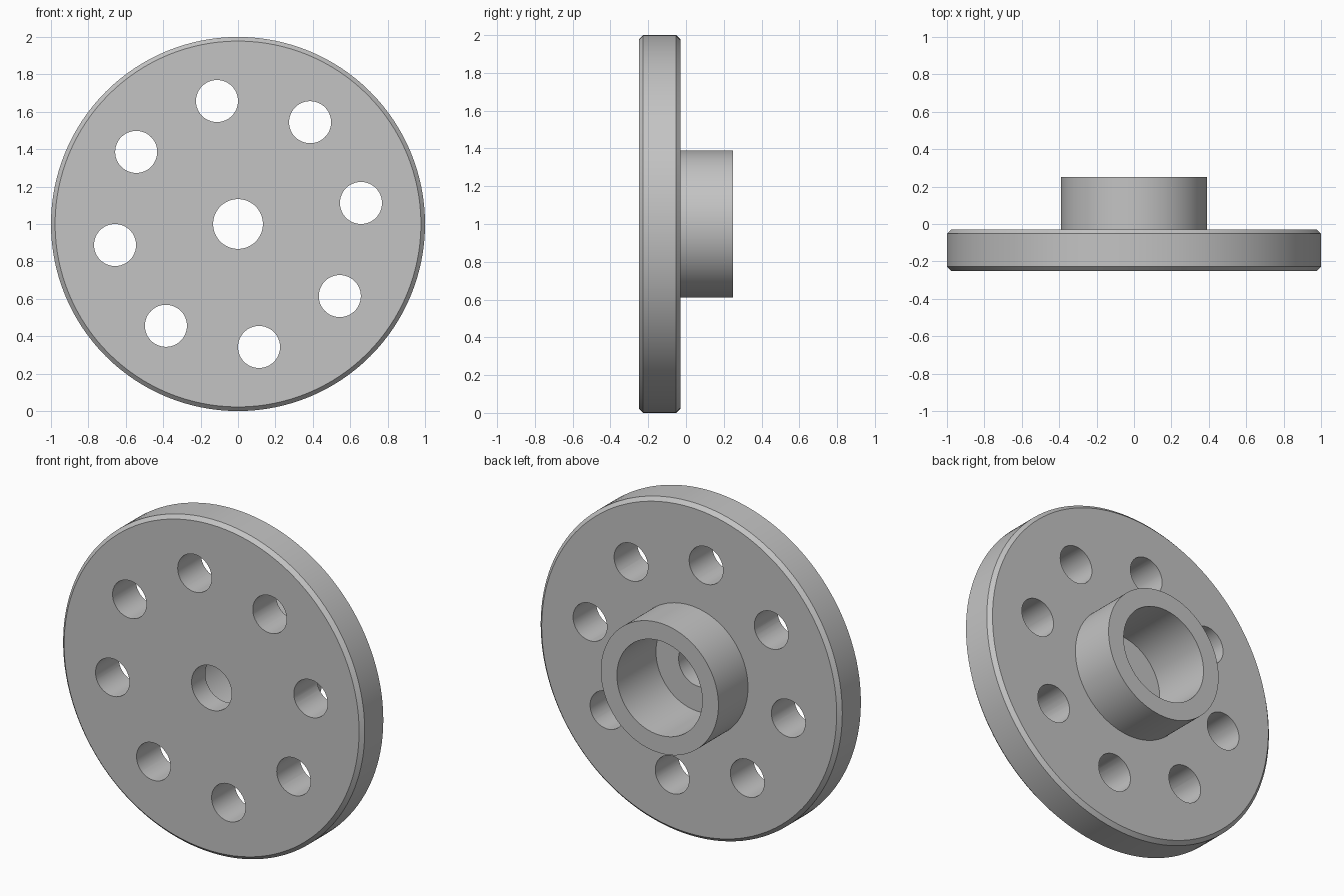
import bpy
import bmesh
from math import cos, sin, radians, tau
from mathutils import Matrix, Vector

default = bpy.data.objects.get("Cube")
if default:
    bpy.data.objects.remove(default, do_unlink=True)

CENTRE_Z = 1.0
FRONT, PLATE_BACK, HUB_BACK = -0.25, -0.03, 0.25
BORE_FLOOR = -0.12
CHAMFER = 0.022
HUB_R, SOCKET_R, BORE_R = 0.39, 0.283, 0.133
HOLE_R, HOLE_CIRCLE, HOLE_COUNT = 0.1125, 0.667, 8

# Plain grey metal
grey = bpy.data.materials.new("grey_metal")
grey.use_nodes = True
colour = (0.55, 0.55, 0.55, 1)
grey.diffuse_color = colour
grey.node_tree.nodes["Principled BSDF"].inputs["Base Color"].default_value = colour


def add_object(name, bm):
    mesh = bpy.data.meshes.new(name)
    bm.to_mesh(mesh)
    bm.free()
    mesh.materials.append(grey)
    obj = bpy.data.objects.new(name, mesh)
    bpy.context.collection.objects.link(obj)
    return obj


def lathe(name, profile, steps):
    """Revolve a closed (radius, y) profile about the y axis."""
    bm = bmesh.new()
    rings = []
    for i in range(steps):
        a = tau * i / steps
        rings.append([bm.verts.new((r * cos(a), y, CENTRE_Z + r * sin(a)))
                      for r, y in profile])
    n = len(profile)
    for i in range(steps):
        here, after = rings[i], rings[(i + 1) % steps]
        for j in range(n):
            k = (j + 1) % n
            bm.faces.new((here[j], here[k], after[k], after[j]))
    bmesh.ops.recalc_face_normals(bm, faces=bm.faces)
    return add_object(name, bm)


# Chamfered plate with rear hub, socket and stepped bore
flange = lathe("flange_with_hub", [
    (BORE_R, FRONT),
    (1 - CHAMFER, FRONT),
    (1, FRONT + CHAMFER),
    (1, PLATE_BACK - CHAMFER),
    (1 - CHAMFER, PLATE_BACK),
    (HUB_R, PLATE_BACK),
    (HUB_R, HUB_BACK),
    (SOCKET_R, HUB_BACK),
    (SOCKET_R, BORE_FLOOR),
    (BORE_R, BORE_FLOOR),
], 128)

# Ring of bolt holes
bm = bmesh.new()
for i in range(HOLE_COUNT):
    a = radians(9.7) + tau * i / HOLE_COUNT
    place = Vector((HOLE_CIRCLE * cos(a), -0.14, CENTRE_Z + HOLE_CIRCLE * sin(a)))
    bmesh.ops.create_cone(bm, cap_ends=True, segments=48, radius1=HOLE_R,
                          radius2=HOLE_R, depth=0.5,
                          matrix=Matrix.Translation(place) @ Matrix.Rotation(radians(90), 4, "X"))
cutter = add_object("bolt_hole_cutter", bm)
cutter.hide_render = True

cut = flange.modifiers.new("bolt_holes", "BOOLEAN")
cut.operation = "DIFFERENCE"
cut.solver = "EXACT"
cut.object = cutter

bpy.ops.object.select_all(action="DESELECT")
flange.select_set(True)
bpy.context.view_layer.objects.active = flange
bpy.ops.object.modifier_apply(modifier=cut.name)
bpy.data.objects.remove(cutter, do_unlink=True)
bpy.ops.object.shade_smooth_by_angle(angle=radians(30))
